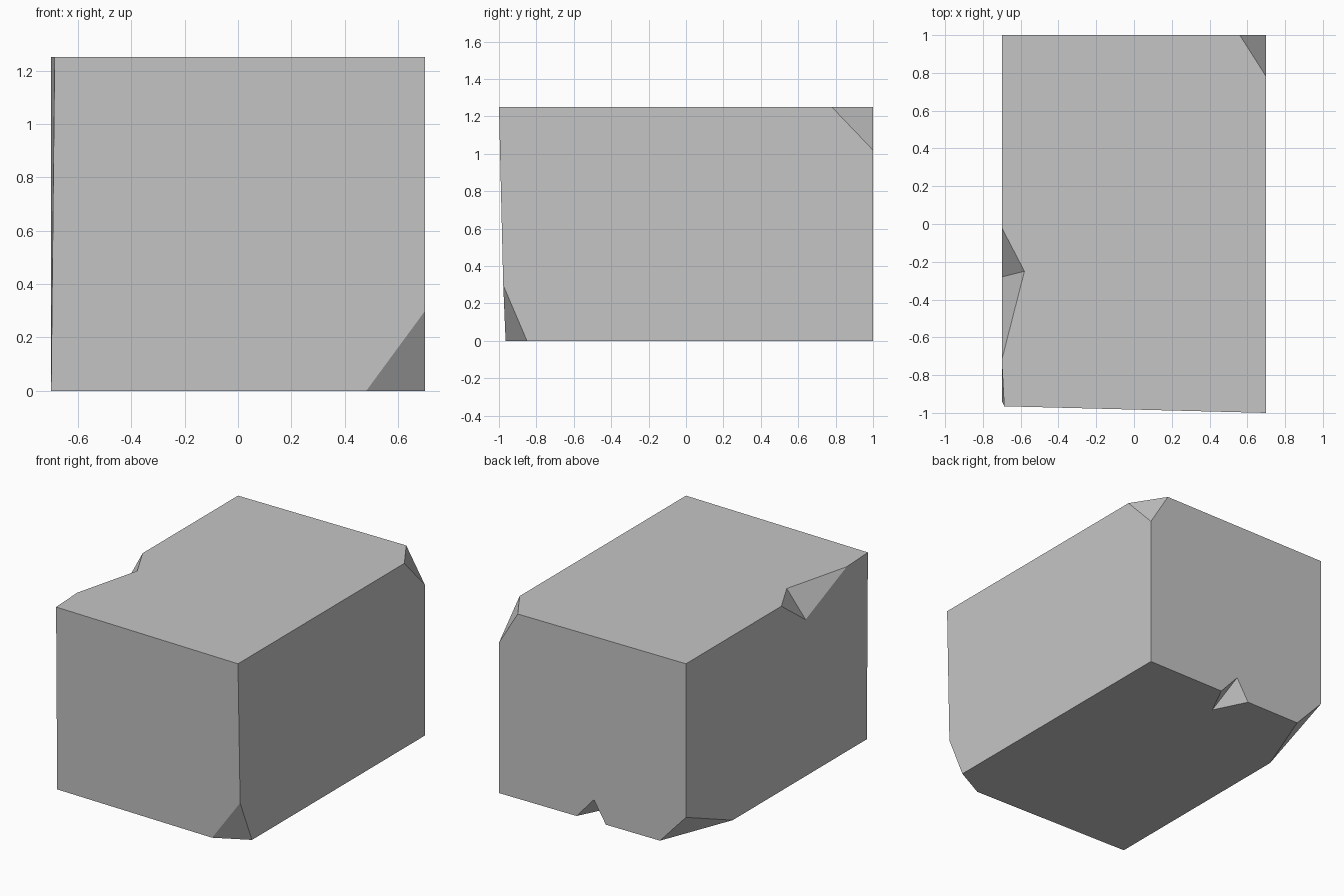
import bpy
import bmesh
from mathutils import Vector

cube = bpy.data.objects.get("Cube")
if cube:
    bpy.data.objects.remove(cube, do_unlink=True)

HALF_W, BACK, TOP = 0.7, 1.0, 1.25

stone = bpy.data.materials.new("stone_grey")
stone.use_nodes = True
stone.diffuse_color = (0.56, 0.56, 0.56, 1)
stone.node_tree.nodes["Principled BSDF"].inputs["Base Color"].default_value = (0.56, 0.56, 0.56, 1)


def make_object(name, bm):
    bmesh.ops.recalc_face_normals(bm, faces=bm.faces[:])
    mesh = bpy.data.meshes.new(name)
    bm.to_mesh(mesh)
    bm.free()
    mesh.materials.append(stone)
    obj = bpy.data.objects.new(name, mesh)
    bpy.context.collection.objects.link(obj)
    return obj


def slice_off(bm, a, b, c):
    """Cut along the plane through three points, keeping the block's middle."""
    a, b, c = Vector(a), Vector(b), Vector(c)
    normal = (b - a).cross(c - a).normalized()
    if normal.dot(Vector((0, 0, TOP / 2)) - a) > 0:
        normal.negate()
    bmesh.ops.bisect_plane(bm, geom=bm.verts[:] + bm.edges[:] + bm.faces[:],
                           plane_co=a, plane_no=normal, clear_outer=True)
    bmesh.ops.holes_fill(bm, edges=[e for e in bm.edges if e.is_boundary])


def notch(block, name, inner_a, inner_b, side_a, side_b):
    """Remove a wedge whose crease runs between the two inner points."""
    middle = (Vector(inner_a) + Vector(inner_b)) / 2
    bm = bmesh.new()
    for p in (inner_a, inner_b, side_a, side_b):
        # Growing about the crease keeps its two planes and clears the block
        bm.verts.new(middle + (Vector(p) - middle) * 1.3)
    bmesh.ops.convex_hull(bm, input=bm.verts[:])
    cutter = make_object(name, bm)
    cutter.hide_render = True
    mod = block.modifiers.new(name, "BOOLEAN")
    mod.operation, mod.solver, mod.object = "DIFFERENCE", "EXACT", cutter
    bpy.context.view_layer.objects.active = block
    bpy.ops.object.modifier_apply(modifier=mod.name)
    bpy.data.objects.remove(cutter, do_unlink=True)


# Plain block, a little long at the front
bm = bmesh.new()
bmesh.ops.create_cube(bm, size=1)
for v in bm.verts:
    v.co = (v.co.x * 2 * HALF_W, BACK if v.co.y > 0 else -1.1, (v.co.z + 0.5) * TOP)

# Slightly leaning front face and the shaved edge beside it
slice_off(bm, (0.7, -1, TOP), (-0.69, -0.965, TOP), (0.7, -0.97, 0))
slice_off(bm, (-0.687, -0.965, TOP), (-0.7, -0.72, TOP), (-0.7, -0.94, 0))

# Chipped corners: front bottom, back top, back bottom
slice_off(bm, (0.7, -0.978, 0.3), (0.7, -0.85, 0), (0.48, -0.965, 0))
slice_off(bm, (0.56, BACK, TOP), (0.7, 0.78, TOP), (0.7, BACK, 1.02))
slice_off(bm, (-0.7, BACK, 0.21), (-0.505, BACK, 0), (-0.7, 0.5, 0))
block = make_object("stone_block", bm)

# Notches in the top side edge and the bottom back edge
notch(block, "side_notch", (-0.58, -0.25, TOP), (-0.7, -0.28, 1.06),
      (-0.7, -0.02, TOP), (-0.7, -0.72, TOP))
notch(block, "back_notch", (0.01, 0.78, 0), (-0.01, BACK, 0.145),
      (0.12, BACK, 0), (-0.1, BACK, 0))
